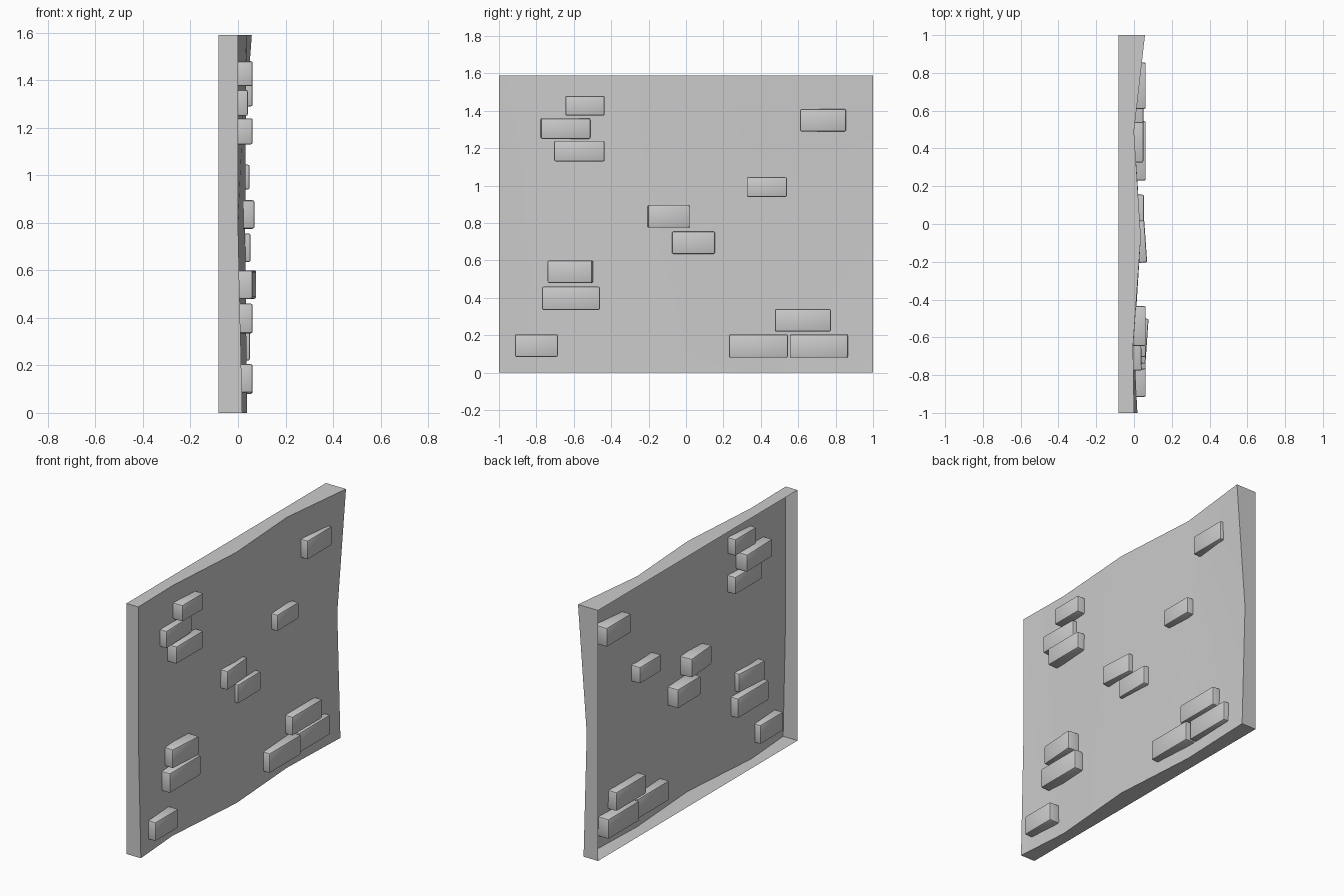
import bpy, bmesh
from math import radians
from mathutils import Matrix

if "Cube" in bpy.data.objects:
    bpy.data.objects.remove(bpy.data.objects["Cube"])

BACK = -0.083
Y = [-1, -0.645, -0.07, 0.49, 1]
Z = [0, 0.79, 1.59]
# depth of the wavy plaster face, one row per height
X = [[0.018, -0.008, 0.038, 0.0, 0.019],
     [0.0, 0.0, 0.030, 0.0, -0.003],
     [0.0, -0.005, 0.036, 0.0, 0.058]]


def finish(name, bm):
    me = bpy.data.meshes.new(name)
    bm.to_mesh(me)
    bm.free()
    ob = bpy.data.objects.new(name, me)
    bpy.context.collection.objects.link(ob)
    bpy.ops.object.select_all(action='DESELECT')
    ob.select_set(True)
    bpy.context.view_layer.objects.active = ob
    bpy.ops.object.shade_smooth_by_angle(angle=radians(30))
    return ob


# wall panel: wavy front sheet plus rim running back, open behind
bm = bmesh.new()
grid = [[bm.verts.new((X[r][c], Y[c], Z[r])) for c in range(5)] for r in range(3)]
for r in range(2):
    for c in range(4):
        bm.faces.new((grid[r][c], grid[r][c + 1], grid[r + 1][c + 1], grid[r + 1][c]))
loop = grid[0] + [grid[1][4]] + grid[2][::-1] + [grid[1][0]]
rear = [bm.verts.new((BACK, v.co.y, v.co.z)) for v in loop]
for i in range(len(loop)):
    j = (i + 1) % len(loop)
    bm.faces.new((loop[j], loop[i], rear[i], rear[j]))
finish("wall_panel", bm)

# exposed bricks: y0, y1, z0, z1, front x, turn about z in degrees
bricks = [
    (-0.645, -0.435, 1.375, 1.48, 0.062, 0),
    (-0.780, -0.510, 1.25, 1.36, 0.038, 1.5),
    (-0.705, -0.435, 1.13, 1.24, 0.062, 0),
    (0.610, 0.855, 1.29, 1.41, 0.062, 0),
    (0.325, 0.540, 0.94, 1.045, 0.049, 0),
    (-0.210, 0.020, 0.775, 0.895, 0.062, 4),
    (-0.075, 0.155, 0.635, 0.755, 0.053, 0),
    (-0.740, -0.495, 0.48, 0.60, 0.069, -4),
    (-0.770, -0.460, 0.335, 0.46, 0.062, 0),
    (-0.915, -0.685, 0.085, 0.205, 0.062, 0),
    (0.475, 0.775, 0.22, 0.34, 0.050, 0),
    (0.230, 0.545, 0.08, 0.205, 0.062, 0),
    (0.555, 0.865, 0.08, 0.205, 0.043, 0),
]
DEPTH = 0.105
for n, (y0, y1, z0, z1, xf, turn) in enumerate(bricks):
    bm = bmesh.new()
    bmesh.ops.create_cube(bm, size=1)
    width = y1 - y0 - (0.006 if turn else 0)
    bmesh.ops.scale(bm, vec=(DEPTH, width, z1 - z0), verts=bm.verts)
    bmesh.ops.bevel(bm, geom=bm.edges[:], offset=0.008, segments=2, profile=0.5,
                    affect='EDGES')
    place = Matrix.Translation((xf - DEPTH / 2, (y0 + y1) / 2, (z0 + z1) / 2))
    bm.transform(place @ Matrix.Rotation(radians(turn), 4, 'Z'))
    finish(f"brick_{n + 1}", bm)
